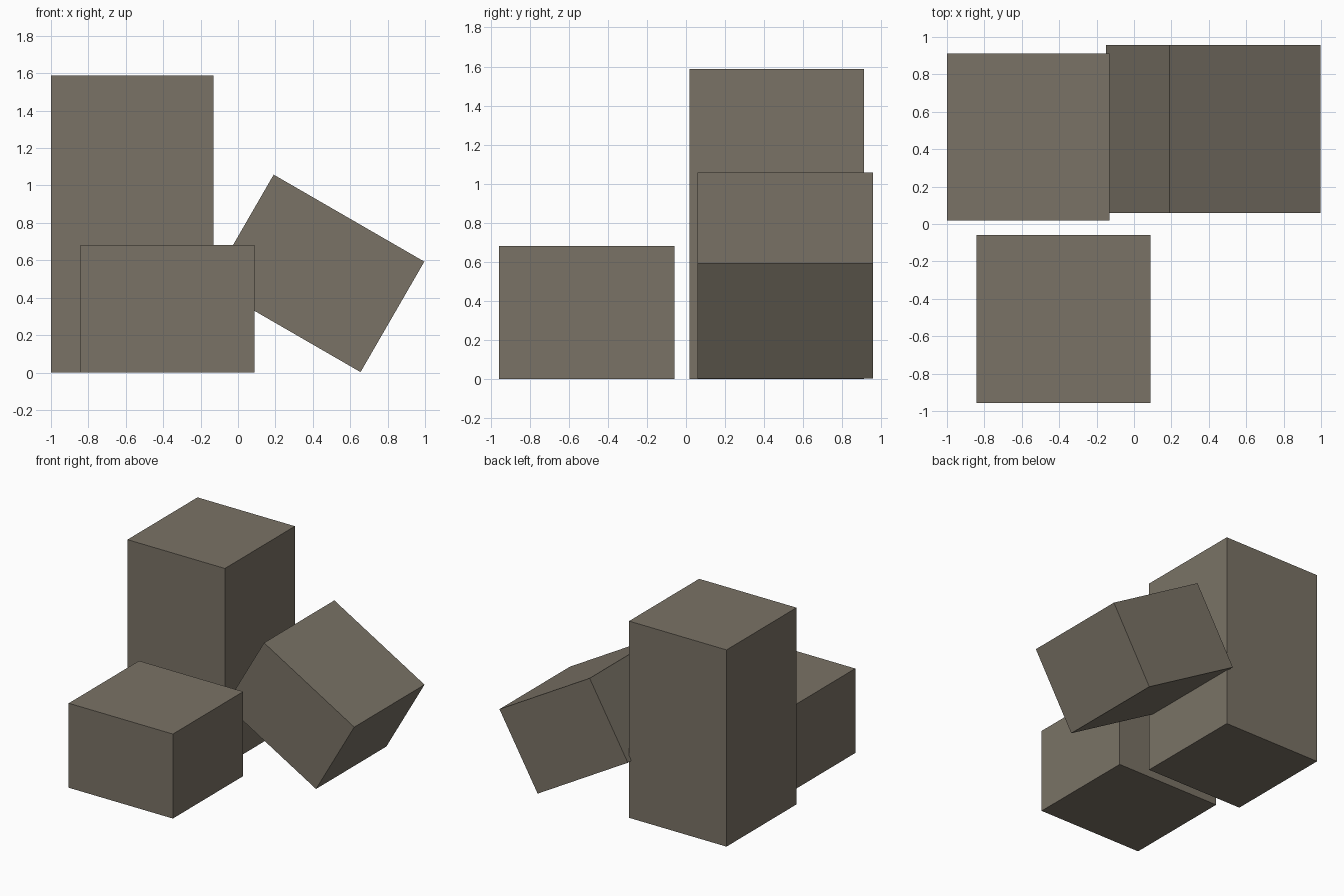
import bpy
import math

if "Cube" in bpy.data.objects:
    bpy.data.objects.remove(bpy.data.objects["Cube"])

# One warm stone-grey colour for all blocks
stone = bpy.data.materials.new("warm_grey")
stone.diffuse_color = (0.195, 0.171, 0.133, 1.0)
stone.use_nodes = True
stone.node_tree.nodes["Principled BSDF"].inputs["Base Color"].default_value = stone.diffuse_color


def block(name, size, centre, tilt=0.0):
    """Box of the given size, tilted about the y axis (degrees)."""
    bpy.ops.mesh.primitive_cube_add(size=1, location=centre)
    ob = bpy.context.object
    ob.name = name
    ob.scale = size
    ob.rotation_euler = (0, math.radians(tilt), 0)
    bpy.ops.object.transform_apply(location=False, rotation=False, scale=True)
    ob.data.materials.append(stone)
    return ob


# Tall upright block at the back left
block("tall_block", (0.87, 0.893, 1.588), (-0.565, 0.465, 0.794))
# Low block at the front
block("low_block", (0.93, 0.897, 0.682), (-0.377, -0.508, 0.341))
# Block of the same size as the low one, leaning on the tall block
block("leaning_block", (0.93, 0.897, 0.682), (0.423, 0.508, 0.53), 30)
